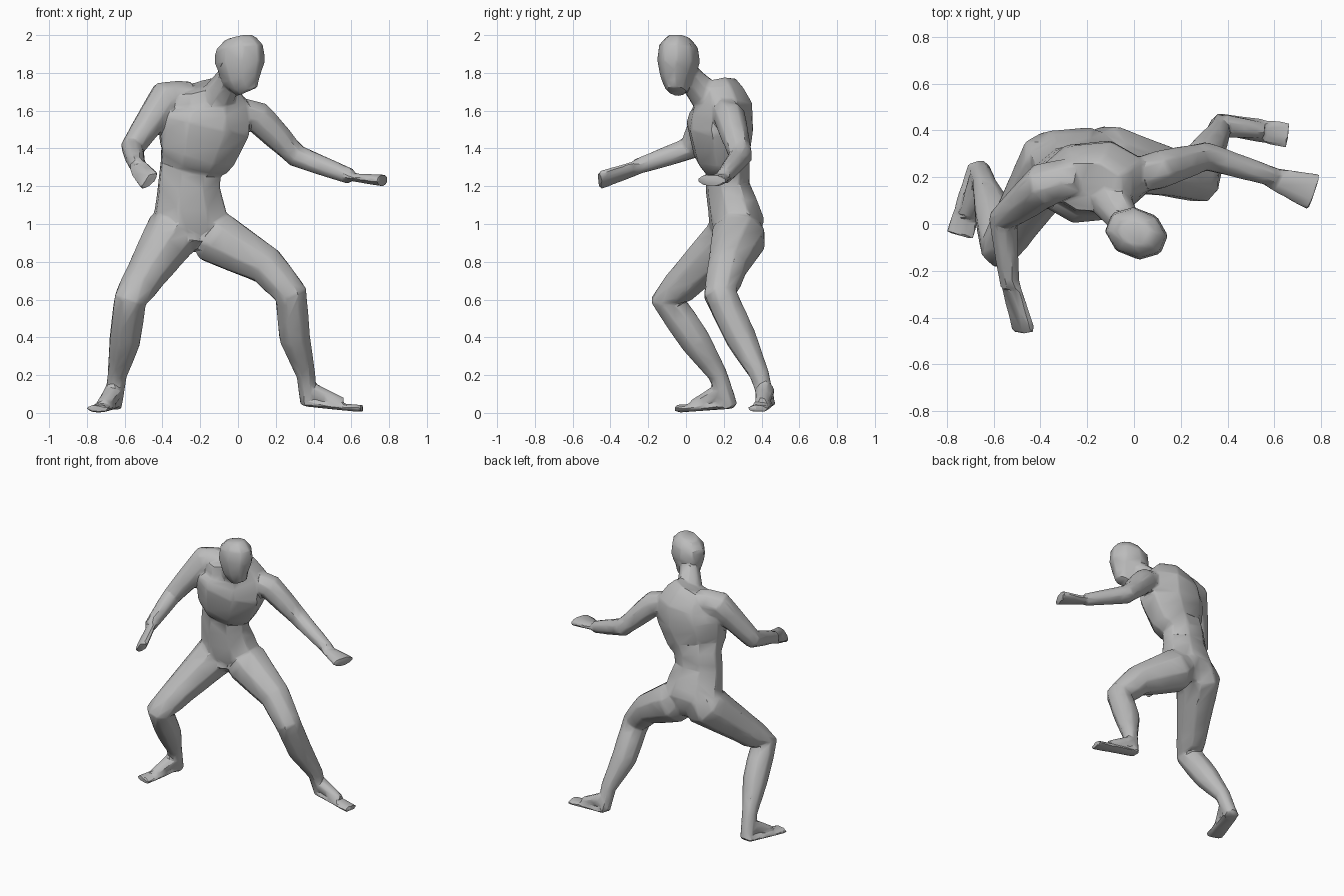
import bpy
import bmesh
import math
from mathutils import Vector

SIDES = 8
ACROSS = Vector((1, 0, 0))
ALONG = Vector((0, 1, 0))
UPWARD = Vector((0, 0, 1))


def with_midpoints(rings):
    """Add a halfway ring between each neighbouring pair."""
    refined = [Vector(rings[0])]
    for ring in rings[1:]:
        current = Vector(ring)
        refined.append((refined[-1] + current) / 2)
        refined.append(current)
    return refined


def add_part(body_mesh, side_hint, flatness, rings):
    """Skin a closed tube through rings of x, y, z and half width along side_hint."""
    rings = with_midpoints(rings)
    centres = [ring.to_3d() for ring in rings]
    loops = []
    for index, ring in enumerate(rings):
        before = centres[max(index - 1, 0)]
        after = centres[min(index + 1, len(rings) - 1)]
        tangent = (after - before).normalized()
        side = (side_hint - tangent * side_hint.dot(tangent)).normalized()
        depth = tangent.cross(side) * flatness
        radius = ring[3] / math.cos(math.pi / SIDES)
        loop = []
        for step in range(SIDES):
            angle = math.tau * (step + 0.5) / SIDES
            offset = side * math.cos(angle) + depth * math.sin(angle)
            loop.append(body_mesh.verts.new(centres[index] + offset * radius))
        loops.append(loop)
    for lower, upper in zip(loops, loops[1:]):
        for step in range(SIDES):
            following = (step + 1) % SIDES
            body_mesh.faces.new((lower[step], lower[following], upper[following], upper[step]))
    body_mesh.faces.new(list(reversed(loops[0])))
    body_mesh.faces.new(loops[-1])


default_cube = bpy.data.objects.get("Cube")
if default_cube:
    bpy.data.objects.remove(default_cube, do_unlink=True)

body_mesh = bmesh.new()

# Torso: pelvis, waist, overhanging ribcage and shoulders
add_part(body_mesh, ACROSS + ALONG * 0.1, 0.7, [
    (-.25, .27, .87, .12),
    (-.25, .27, 1, .2),
    (-.26, .22, 1.2, .16),
    (-.25, .22, 1.3, .16),
    (-.22, .19, 1.37, .2),
    (-.18, .18, 1.52, .24),
    (-.17, .19, 1.62, .22),
    (-.2, .16, 1.73, .15),
])

# Groin
add_part(body_mesh, ACROSS, 1, [(-.25, .2, 1, .03), (-.25, .18, .9, .05)])

# Neck
add_part(body_mesh, ACROSS, 1, [(-.12, .13, 1.65, .09), (-.03, 0, 1.8, .06)])

# Head, turned to its left
add_part(body_mesh, ACROSS - ALONG * 0.4, 0.78, [
    (.05, -.05, 1.7, .06),
    (.02, -.05, 1.77, .1),
    (.01, -.04, 1.86, .13),
    (.01, -.04, 1.94, .12),
    (0, -.035, 1.99, .07),
])

# Left arm, reaching outward
add_part(body_mesh, UPWARD, 1, [
    (-.02, .2, 1.6, .07),
    (.1, .23, 1.57, .08),
    (.31, .29, 1.36, .06),
    (.6, .2, 1.25, .04),
])

# Left hand, spread flat
add_part(body_mesh, ALONG, 0.4, [(.58, .2, 1.25, .045), (.77, .135, 1.23, .08)])

# Right arm, reaching forward
add_part(body_mesh, ACROSS - UPWARD, 1, [
    (-.25, .2, 1.67, .08),
    (-.38, .17, 1.67, .09),
    (-.56, .02, 1.4, .06),
    (-.53, -.27, 1.3, .04),
])

# Right hand, held on edge
add_part(body_mesh, ACROSS + UPWARD, 0.45, [(-.53, -.25, 1.3, .05), (-.47, -.46, 1.23, .06)])

# Right leg, knee pushed forward
add_part(body_mesh, ACROSS, 1, [
    (-.28, .3, 1.05, .09),
    (-.34, .27, .96, .14),
    (-.49, .03, .73, .1),
    (-.57, -.1, .6, .085),
    (-.6, .05, .38, .08),
    (-.64, .17, .2, .05),
    (-.66, .23, .03, .045),
])

# Left leg, knee pushed outward
add_part(body_mesh, ALONG, 1, [
    (-.2, .29, 1.02, .09),
    (-.12, .28, .93, .14),
    (.15, .22, .78, .1),
    (.28, .18, .63, .085),
    (.3, .29, .4, .08),
    (.36, .39, .2, .05),
    (.37, .43, .05, .04),
])

# Right foot and instep, toes forward
add_part(body_mesh, ACROSS, 0.35, [(-.66, .25, .04, .05), (-.745, -.05, .022, .06)])
add_part(body_mesh, ACROSS, 0.9, [(-.66, .18, .11, .05), (-.715, .04, .04, .035)])

# Left foot and instep, toes outward
add_part(body_mesh, ALONG, 0.35, [(.35, .43, .05, .045), (.66, .38, .022, .055)])
add_part(body_mesh, ALONG, 0.9, [(.38, .42, .12, .05), (.55, .4, .05, .035)])

bmesh.ops.recalc_face_normals(body_mesh, faces=body_mesh.faces)
mesh = bpy.data.meshes.new("body")
body_mesh.to_mesh(mesh)
body_mesh.free()
body = bpy.data.objects.new("body", mesh)
bpy.context.collection.objects.link(body)

# Fuse the parts into one skin, then simplify it to broad facets
fuse = body.modifiers.new("fuse", "REMESH")
fuse.mode = "VOXEL"
fuse.voxel_size = 0.01
soften = body.modifiers.new("soften", "SMOOTH")
soften.iterations = 8
facet = body.modifiers.new("facet", "DECIMATE")
facet.ratio = 0.035

bpy.ops.object.select_all(action="DESELECT")
body.select_set(True)
bpy.context.view_layer.objects.active = body
bpy.ops.object.convert(target="MESH")

# Single matt grey
grey = bpy.data.materials.new("plain grey")
grey.use_nodes = True
colour = (0.5, 0.5, 0.5, 1)
grey.diffuse_color = colour
grey.node_tree.nodes["Principled BSDF"].inputs["Base Color"].default_value = colour
body.data.materials.clear()
body.data.materials.append(grey)
bpy.ops.object.shade_smooth_by_angle(angle=math.radians(30))
